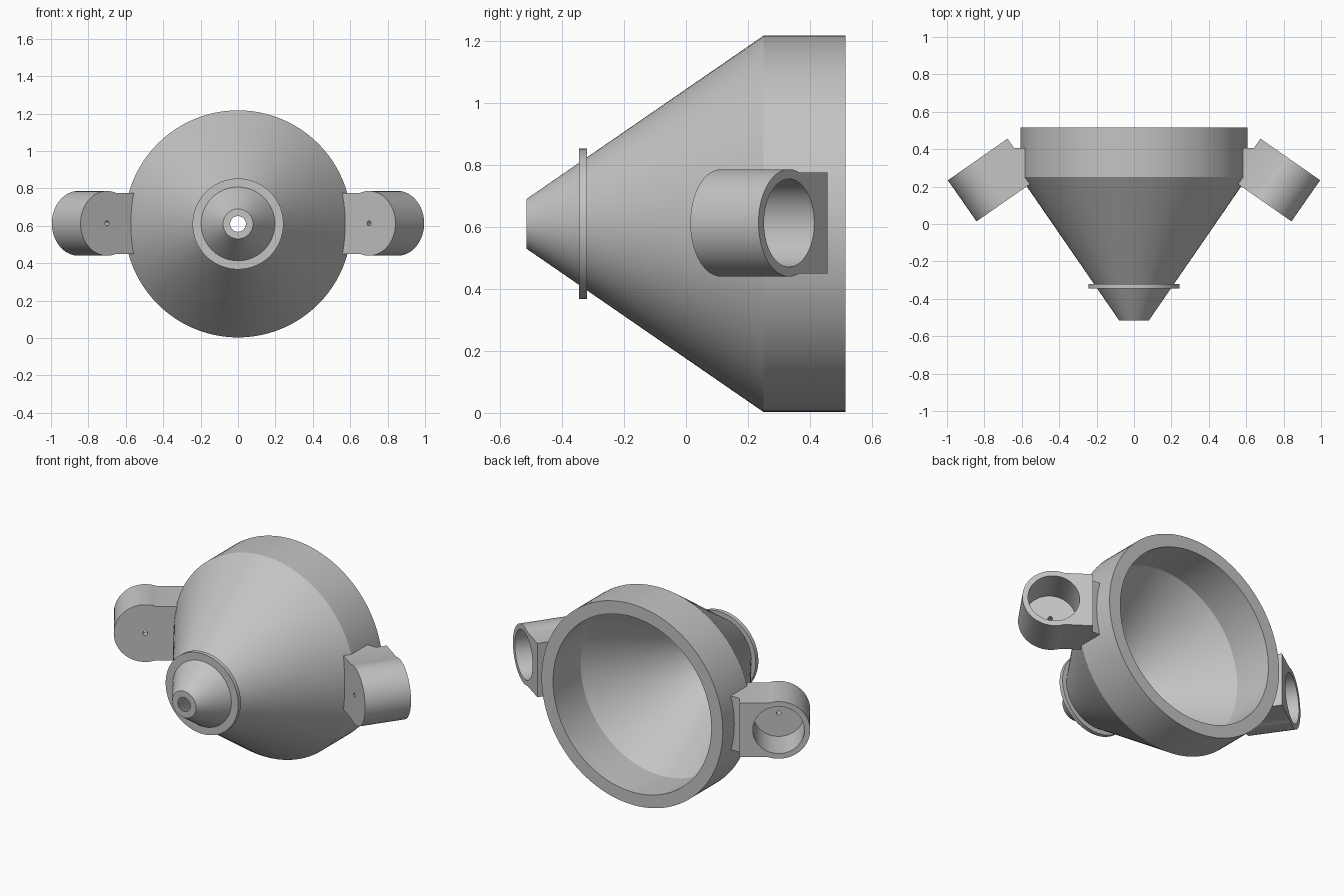
import bpy, bmesh, math
from mathutils import Vector

cube = bpy.data.objects.get("Cube")
if cube:
    bpy.data.objects.remove(cube, do_unlink=True)

grey = bpy.data.materials.new("plain grey")
grey.use_nodes = True
grey.diffuse_color = (0.55, 0.55, 0.55, 1)
grey.node_tree.nodes["Principled BSDF"].inputs["Base Color"].default_value = grey.diffuse_color

AXIS_Z = 0.61
SEGMENTS = 96


def finish(name, bm):
    bmesh.ops.recalc_face_normals(bm, faces=bm.faces)
    mesh = bpy.data.meshes.new(name)
    bm.to_mesh(mesh)
    bm.free()
    mesh.materials.append(grey)
    obj = bpy.data.objects.new(name, mesh)
    bpy.context.collection.objects.link(obj)
    return obj


def activate(obj):
    bpy.ops.object.select_all(action='DESELECT')
    obj.select_set(True)
    bpy.context.view_layer.objects.active = obj


def smooth(obj):
    activate(obj)
    bpy.ops.object.shade_smooth_by_angle(angle=math.radians(25))


def lathe(name, profile):
    """Turn a closed (radius, y) profile around the horizontal axis."""
    bm = bmesh.new()
    rings = []
    for i in range(SEGMENTS):
        t = math.tau * i / SEGMENTS
        rings.append([bm.verts.new((r * math.cos(t), y, AXIS_Z + r * math.sin(t)))
                      for r, y in profile])
    n = len(profile)
    for i in range(SEGMENTS):
        a, b = rings[i - 1], rings[i]
        for k in range(n):
            bm.faces.new((a[k - 1], a[k], b[k], b[k - 1]))
    smooth(finish(name, bm))


def prism(name, points, origin, a, b, sweep):
    """Extrude a flat outline, laid out along axes a and b, by sweep."""
    bm = bmesh.new()
    base = [bm.verts.new(origin + a * p + b * q) for p, q in points]
    face = bm.faces.new(base)
    out = bmesh.ops.extrude_face_region(bm, geom=[face])["geom"]
    moved = [v for v in out if isinstance(v, bmesh.types.BMVert)]
    bmesh.ops.translate(bm, verts=moved, vec=sweep)
    return finish(name, bm)


def arc(radius, start, end, count):
    angles = [math.radians(start + (end - start) * i / count) for i in range(count + 1)]
    return [(radius * math.cos(t), radius * math.sin(t)) for t in angles]


def cut(obj, cutter):
    cutter.hide_render = True
    mod = obj.modifiers.new("bore", 'BOOLEAN')
    mod.operation = 'DIFFERENCE'
    mod.solver = 'EXACT'
    mod.object = cutter
    activate(obj)
    bpy.ops.object.modifier_apply(modifier=mod.name)
    bpy.data.objects.remove(cutter, do_unlink=True)


# Hollow cone with cylindrical skirt, and the flange near its tip
lathe("funnel_body", [(0.08, -0.515), (0.607, 0.25), (0.607, 0.515),
                      (0.53, 0.515), (0.53, 0.25), (0.042, -0.515)])
lathe("tip_flange", [(0.17, -0.345), (0.243, -0.345), (0.243, -0.32), (0.17, -0.32)])

# Angled side cups, each with a closed front, pin hole and mounting wedge
HALF, RADIUS, DEPTH, FLOOR = 0.163, 0.173, 0.268, 0.045
TILT = math.radians(34.9)
up = Vector((0, 0, 1))
wrap = 180 - math.degrees(math.asin(HALF / RADIUS))
outline = arc(RADIUS, -wrap, wrap, 48) + [(-0.216, HALF), (-0.216, -HALF)]

for side, label in ((1, "left"), (-1, "right")):
    outward = Vector((side * math.cos(TILT), -math.sin(TILT), 0))
    back = Vector((side * math.sin(TILT), math.cos(TILT), 0))
    centre = Vector((side * 0.70, 0.113, AXIS_Z + 0.003))

    cup = prism(label + "_cup", outline, centre, outward, up, back * DEPTH)
    cut(cup, prism("bore_cutter", arc(0.142, 0, 354, 59),
                   centre + back * FLOOR, outward, up, back * 0.4))
    cut(cup, prism("pin_cutter", arc(0.013, 0, 345, 23),
                   centre - back * 0.1, outward, up, back * 0.2))
    smooth(cup)

    prism(label + "_cup_mount", [(0.55, 0.27), (0.55, 0.405), (0.65, 0.405)],
          Vector((0, 0, centre.z - HALF)), Vector((side, 0, 0)), Vector((0, 1, 0)),
          up * (2 * HALF))
